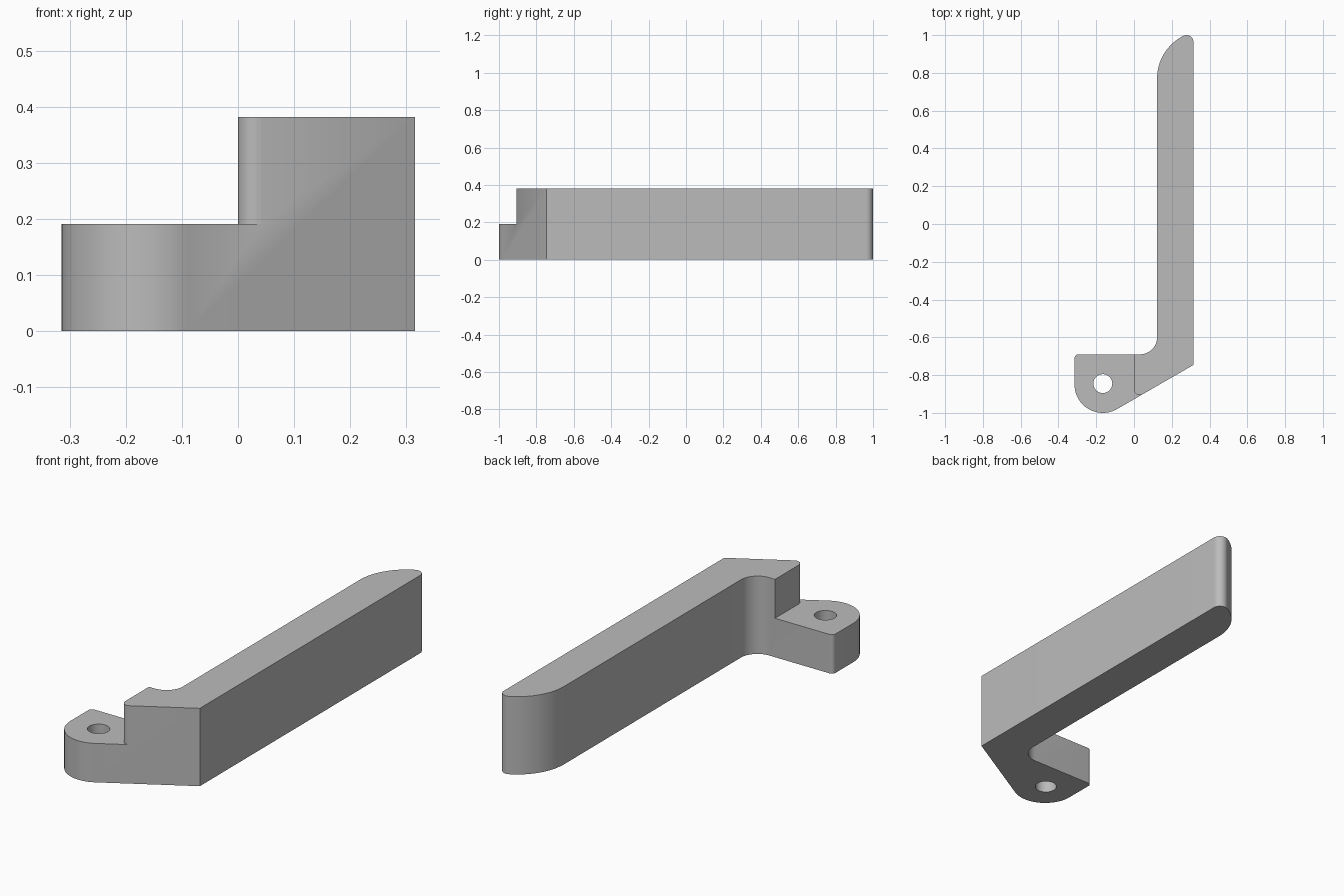
import bpy
import bmesh
from math import cos, sin, radians

cube = bpy.data.objects.get("Cube")
if cube:
    bpy.data.objects.remove(cube, do_unlink=True)

HEIGHT, LEDGE = 0.382, 0.191

grey = bpy.data.materials.new("plain grey")
grey.use_nodes = True
colour = (0.5, 0.5, 0.5, 1)
grey.diffuse_color = colour
grey.node_tree.nodes["Principled BSDF"].inputs["Base Color"].default_value = colour


def arc(x, y, r, start, end, steps=16):
    """Points along an arc, angles in degrees."""
    angles = [radians(start + (end - start) * i / steps) for i in range(steps + 1)]
    return [(x + r * cos(a), y + r * sin(a)) for a in angles]


def extrude(name, outline, z0, z1):
    """Solid prism from a closed outline."""
    bm = bmesh.new()
    base = bm.faces.new([bm.verts.new((x, y, z0)) for x, y in outline])
    top = bmesh.ops.extrude_face_region(bm, geom=[base])["geom"]
    verts = [v for v in top if isinstance(v, bmesh.types.BMVert)]
    bmesh.ops.translate(bm, verts=verts, vec=(0, 0, z1 - z0))
    bmesh.ops.recalc_face_normals(bm, faces=bm.faces)
    mesh = bpy.data.meshes.new(name)
    bm.to_mesh(mesh)
    bm.free()
    mesh.materials.append(grey)
    obj = bpy.data.objects.new(name, mesh)
    bpy.context.collection.objects.link(obj)
    return obj


# Lever: rounded boss, slanted front, long arm with a curved tip, filleted elbow
outline = arc(-0.165, -0.85, 0.15, 180, 300, 28)
outline += [(0.315, -0.746)]
outline += arc(0.278, 0.963, 0.037, 0, 116.7)
outline += arc(0.375, 0.77, 0.253, 116.7, 180)[1:]
outline += arc(0.032, -0.6, 0.09, 0, -90)
outline += arc(-0.295, -0.71, 0.02, 90, 180, 8)
lever = extrude("lever_arm", outline, 0, HEIGHT)

# Cutters: step above the boss with a rounded corner, and the pivot hole
step = [(-0.5, -0.5), (-0.5, -1.1)] + [(0.055, -1.1), (0.046, -0.904)]
step += arc(0.03, -0.876, 0.03, 300, 180, 12)[1:] + [(0, -0.5)]
cutters = [
    extrude("step_cutter", step, LEDGE, 0.6),
    extrude("hole_cutter", arc(-0.165, -0.845, 0.05, 0, 360, 40)[:-1], -0.1, 0.3),
]

bpy.ops.object.select_all(action="DESELECT")
bpy.context.view_layer.objects.active = lever
lever.select_set(True)
for cutter in cutters:
    cutter.hide_render = True
    mod = lever.modifiers.new(cutter.name, "BOOLEAN")
    mod.operation = "DIFFERENCE"
    mod.solver = "EXACT"
    mod.object = cutter
    bpy.ops.object.modifier_apply(modifier=mod.name)
    bpy.data.objects.remove(cutter, do_unlink=True)

bpy.ops.object.shade_smooth_by_angle(angle=radians(30))
